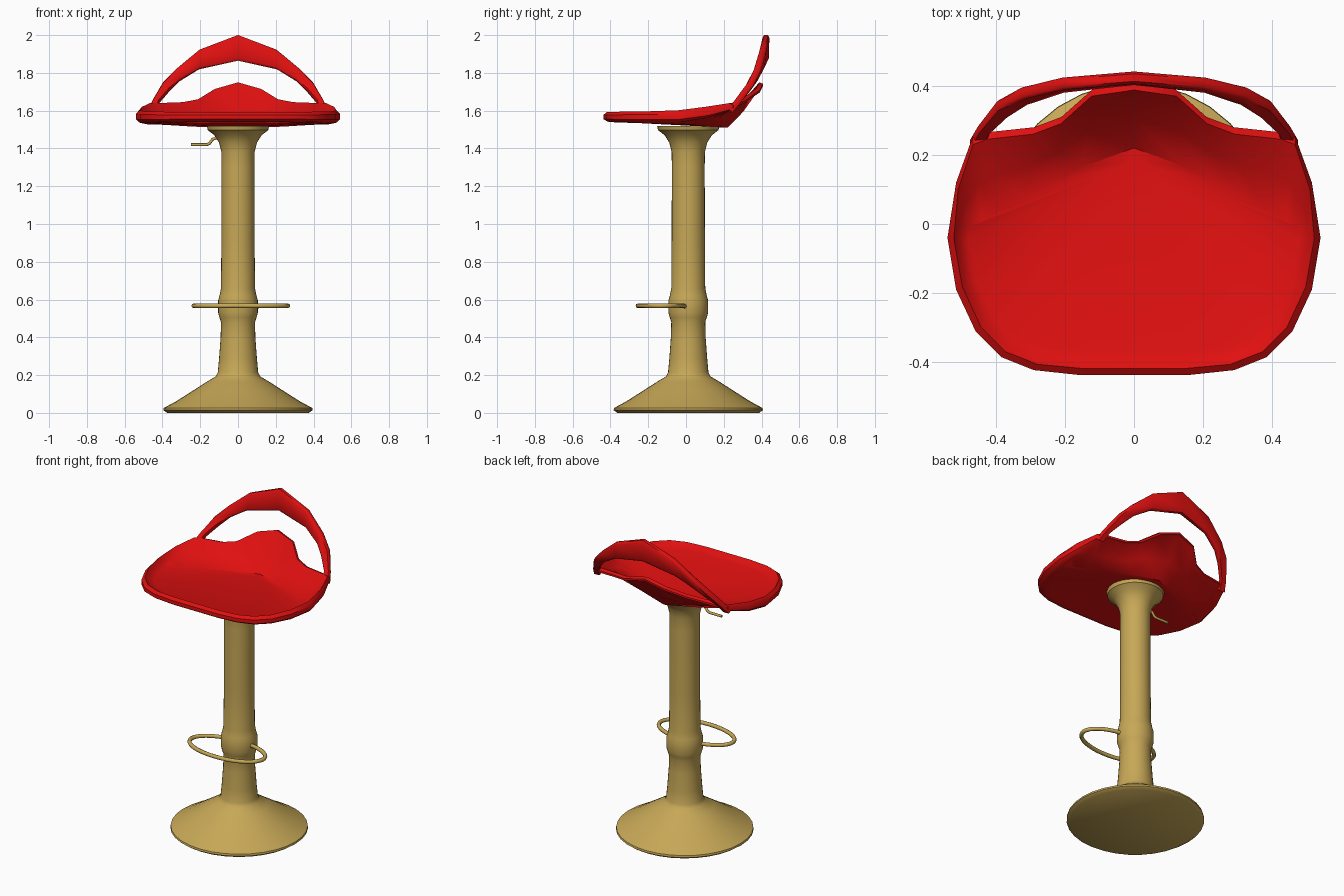
import bpy, bmesh, math
from mathutils import Vector

if "Cube" in bpy.data.objects:
    bpy.data.objects.remove(bpy.data.objects["Cube"])


def material(name, rgb):
    m = bpy.data.materials.new(name)
    m.diffuse_color = (*rgb, 1)
    m.use_nodes = True
    m.node_tree.nodes["Principled BSDF"].inputs["Base Color"].default_value = m.diffuse_color
    return m


RED = material("red", (0.74, 0.005, 0.005))
GOLD = material("dull gold", (0.57, 0.39, 0.095))


def finish(name, bm, mat, angle):
    bmesh.ops.recalc_face_normals(bm, faces=bm.faces[:])
    me = bpy.data.meshes.new(name)
    bm.to_mesh(me)
    bm.free()
    me.materials.append(mat)
    ob = bpy.data.objects.new(name, me)
    bpy.context.collection.objects.link(ob)
    bpy.ops.object.select_all(action='DESELECT')
    ob.select_set(True)
    bpy.context.view_layer.objects.active = ob
    bpy.ops.object.shade_smooth_by_angle(angle=math.radians(angle))
    return ob


def bridge(bm, rings, closed=True):
    """Skin a list of equal-length vertex rings."""
    n = len(rings[0])
    for a, b in zip(rings, rings[1:]):
        for i in range(n if closed else n - 1):
            j = (i + 1) % n
            bm.faces.new((a[i], a[j], b[j], b[i]))


# pedestal: lathed base, column, collar and flared top
def pedestal():
    profile = [(0.375, 0.0), (0.395, 0.014), (0.393, 0.026), (0.33, 0.06),
               (0.24, 0.117), (0.165, 0.165), (0.118, 0.193), (0.107, 0.215),
               (0.1, 0.29), (0.092, 0.4), (0.09, 0.48), (0.098, 0.505),
               (0.105, 0.53), (0.105, 0.595), (0.098, 0.62), (0.09, 0.66),
               (0.088, 0.9), (0.087, 1.3), (0.088, 1.38), (0.1, 1.43),
               (0.125, 1.47), (0.16, 1.497), (0.165, 1.52)]
    n = 32
    bm = bmesh.new()
    rings = [[bm.verts.new((r * math.cos(math.tau * i / n),
                            0.012 + r * math.sin(math.tau * i / n), z))
              for i in range(n)] for r, z in profile]
    bridge(bm, rings)
    bm.faces.new(rings[0])
    bm.faces.new(rings[-1])
    finish("pedestal", bm, GOLD, 40)


# bent rods: foot ring and height lever
def rod(name, pts, radius):
    cu = bpy.data.curves.new(name, 'CURVE')
    cu.dimensions = '3D'
    cu.bevel_depth = radius
    cu.bevel_resolution = 2
    cu.use_fill_caps = True
    sp = cu.splines.new('POLY')
    sp.points.add(len(pts) - 1)
    for p, c in zip(sp.points, pts):
        p.co = (*c, 1)
    tmp = bpy.data.objects.new(name + "_path", cu)
    bpy.context.collection.objects.link(tmp)
    bpy.context.view_layer.update()
    me = bpy.data.meshes.new_from_object(
        tmp.evaluated_get(bpy.context.evaluated_depsgraph_get()))
    bpy.data.objects.remove(tmp)
    bm = bmesh.new()
    bm.from_mesh(me)
    bpy.data.meshes.remove(me)
    finish(name, bm, GOLD, 50)


# seat shell: right-hand outline, mirrored; each row is
# edge x, y, top z, thickness, then the inner point (dish edge or fold line)
HUB = Vector((0, 0.18, 1.537))
OUTLINE = [
    (0, 0.408, 1.75, 0.025, 0, 0.22, 1.535),
    (0.12, 0.39, 1.715, 0.025, 0.15, 0.165, 1.54),
    (0.21, 0.31, 1.66, 0.025, 0.23, 0.125, 1.54),
    (0.29, 0.28, 1.645, 0.025, 0.31, 0.08, 1.545),
    (0.43, 0.265, 1.64, 0.03, 0.39, 0.035, 1.55),
    (0.468, 0.25, 1.64, 0.04, 0.44, 0.01, 1.552),
    (0.515, 0.12, 1.62, 0.06, 0.475, -0.01, 1.555),
    (0.54, -0.04, 1.602, 0.065, 0.48, -0.045, 1.553),
    (0.515, -0.19, 1.597, 0.06, 0.455, -0.165, 1.555),
    (0.458, -0.312, 1.595, 0.055, 0.4, -0.265, 1.56),
    (0.385, -0.385, 1.594, 0.053, 0.335, -0.325, 1.565),
    (0.29, -0.423, 1.593, 0.05, 0.25, -0.36, 1.566),
    (0.16, -0.437, 1.593, 0.05, 0.14, -0.37, 1.566),
]


def seat():
    rows = OUTLINE + [(-r[0], *r[1:4], -r[4], *r[5:])
                      for r in reversed(OUTLINE[1:])]
    bm = bmesh.new()
    rings = [[] for _ in range(8)]
    for x, y, z, h, ix, iy, iz in rows:
        p, q = Vector((x, y, z)), Vector((ix, iy, iz))
        inset = min(0.02 / (p - q).to_2d().length, 0.3)
        mid = p.lerp(q, 0.55)
        mid.z = z + (iz - z) * 0.6
        down = Vector((0, 0, 1))
        rim = p.lerp(q, inset)
        rim.z = z
        low = p.lerp(q, inset)
        low.z = z - h
        pts = [q - 0.025 * down, mid - 0.025 * down, low,
               p - 0.75 * h * down, p - 0.3 * h * down, rim, mid, q]
        # keep the underside below the rim's lower edge
        pts[1].z = min(pts[1].z, low.z - 0.004)
        for ring, c in zip(rings, pts):
            ring.append(bm.verts.new(c))
    bridge(bm, rings)
    for ring, dz in ((rings[0], -0.025), (rings[-1], 0)):
        hub = bm.verts.new(HUB + Vector((0, 0, dz)))
        for i, v in enumerate(ring):
            bm.faces.new((v, ring[(i + 1) % len(ring)], hub))
    finish("seat", bm, RED, 40)


# back rail: tapered arch, outer and inner edge per section, mirrored
def back_rail():
    half = [((0.475, 0.235, 1.60), (0.43, 0.235, 1.60), 0.016),
            ((0.452, 0.275, 1.65), (0.418, 0.27, 1.645), 0.016),
            ((0.397, 0.345, 1.745), (0.365, 0.32, 1.705), 0.017),
            ((0.325, 0.38, 1.82), (0.31, 0.36, 1.758), 0.018),
            ((0.205, 0.407, 1.922), (0.205, 0.397, 1.82), 0.018),
            ((0, 0.424, 2.0), (0, 0.42, 1.865), 0.018)]

    def flip(c):
        return (-c[0], c[1], c[2])

    secs = half + [(flip(a), flip(b), t) for a, b, t in reversed(half[:-1])]
    secs = [(Vector(a), Vector(b), t) for a, b, t in secs]
    # rounded-box cross-section (along height, along thickness)
    shape = [(1, -0.6), (1, 0.6), (0.8, 1), (-0.8, 1),
             (-1, 0.6), (-1, -0.6), (-0.8, -1), (0.8, -1)]
    bm = bmesh.new()
    rings = []
    for i, (a, b, t) in enumerate(secs):
        k0, k1 = secs[max(i - 1, 0)], secs[min(i + 1, len(secs) - 1)]
        tangent = (k1[0] + k1[1]) - (k0[0] + k0[1])
        side = (a - b) / 2
        normal = tangent.cross(side).normalized()
        rings.append([bm.verts.new((a + b) / 2 + side * u + normal * t * v)
                      for u, v in shape])
    bridge(bm, rings)
    bm.faces.new(rings[0])
    bm.faces.new(rings[-1])
    finish("back_rail", bm, RED, 50)


pedestal()

# foot ring: oval loop in front of the column, ends running into the collar
arc = [math.radians(65 - 310 * i / 32) for i in range(33)]
loop = [(0.015 + 0.25 * math.cos(a), -0.128 + 0.127 * math.sin(a), 0.567)
        for a in arc]
rod("foot_ring", [(0.06, 0.0, 0.56)] + loop + [(-0.06, 0.0, 0.59)], 0.012)

rod("height_lever", [(-0.25, 0, 1.42), (-0.165, 0, 1.42), (-0.15, 0, 1.427),
                     (-0.135, 0, 1.448), (-0.118, 0, 1.455),
                     (-0.07, 0, 1.455)], 0.008)
seat()
back_rail()
